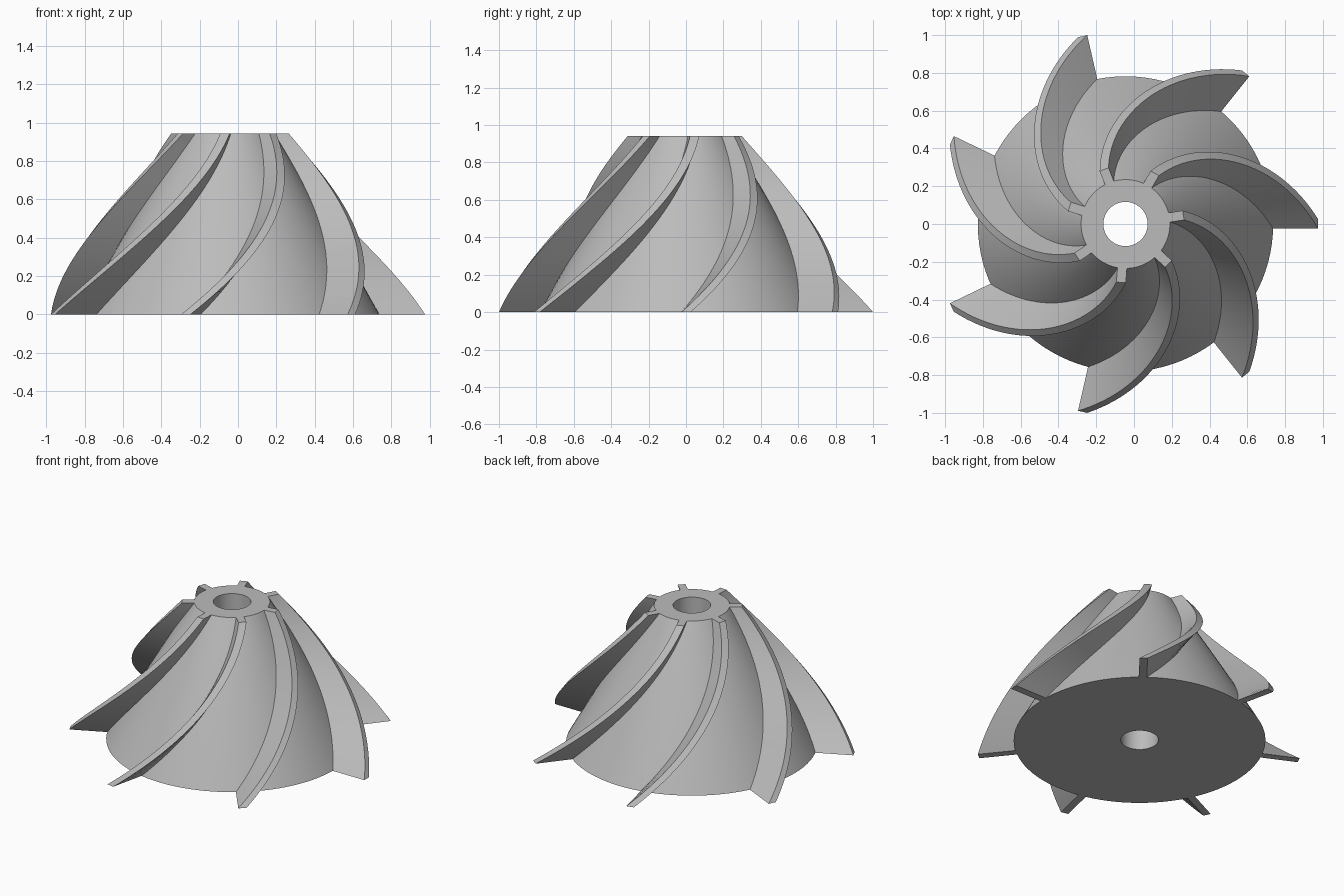
import bpy, bmesh, math
from mathutils import Matrix, Vector

HEIGHT = 0.942
CENTRE = Vector((-0.045, 0, 0))
BLADES = 7
TWIST = math.radians(60)
HALF_THICK = 0.025
BORE = 0.117
STEPS = 32
SIDES = 96

cube = bpy.data.objects.get("Cube")
if cube:
    bpy.data.objects.remove(cube, do_unlink=True)

metal = bpy.data.materials.new("light grey metal")
metal.use_nodes = True
GREY = (0.5, 0.5, 0.5, 1)
metal.diffuse_color = GREY
metal.node_tree.nodes["Principled BSDF"].inputs["Base Color"].default_value = GREY


def taper(bottom, top, bulge, t):
    """Radius at height fraction t, slightly convex between the ends."""
    return bottom + (top - bottom) * t + bulge * 4 * t * (1 - t)


def hub_radius(t):
    return taper(0.782, 0.235, 0.007, t)


def tip_radius(t):
    return taper(1.02, 0.31, 0.02, t)


def finish(name, bm):
    bmesh.ops.recalc_face_normals(bm, faces=bm.faces)
    mesh = bpy.data.meshes.new(name)
    bm.to_mesh(mesh)
    bm.free()
    mesh.materials.append(metal)
    obj = bpy.data.objects.new(name, mesh)
    obj.location = CENTRE
    bpy.context.collection.objects.link(obj)
    bpy.ops.object.select_all(action="DESELECT")
    obj.select_set(True)
    bpy.context.view_layer.objects.active = obj
    bpy.ops.object.shade_smooth_by_angle(angle=math.radians(30))
    return obj


# Conical hub with a through bore, spun from a closed profile
bm = bmesh.new()
profile = [(BORE, HEIGHT), (BORE, 0)]
profile += [(hub_radius(i / 16), HEIGHT * i / 16) for i in range(17)]
verts = [bm.verts.new((r, 0, z)) for r, z in profile]
edges = [bm.edges.new((v, verts[i - 1])) for i, v in enumerate(verts)]
bmesh.ops.spin(bm, geom=verts + edges, cent=(0, 0, 0), axis=(0, 0, 1),
               angle=math.tau, steps=SIDES, use_merge=True)
bmesh.ops.remove_doubles(bm, verts=bm.verts, dist=0.0001)
finish("hub", bm)


# Twisted blades: a rectangular section swept up the hub
def build_blade(index):
    bm = bmesh.new()
    rings = []
    for i in range(STEPS + 1):
        t = i / STEPS
        turn = Matrix.Rotation(math.tau * index / BLADES + TWIST * t, 3, "Z")
        inner, outer, z = hub_radius(t) - 0.006, tip_radius(t), HEIGHT * t
        section = [(inner, -HALF_THICK), (outer, -HALF_THICK),
                   (outer, HALF_THICK), (inner, HALF_THICK)]
        rings.append([bm.verts.new(turn @ Vector((x, y, z))) for x, y in section])
    for low, high in zip(rings, rings[1:]):
        for k in range(4):
            n = (k + 1) % 4
            bm.faces.new((low[k], low[n], high[n], high[k]))
    bm.faces.new(rings[0])
    bm.faces.new(rings[-1])
    finish(f"blade_{index + 1}", bm)


for index in range(BLADES):
    build_blade(index)
